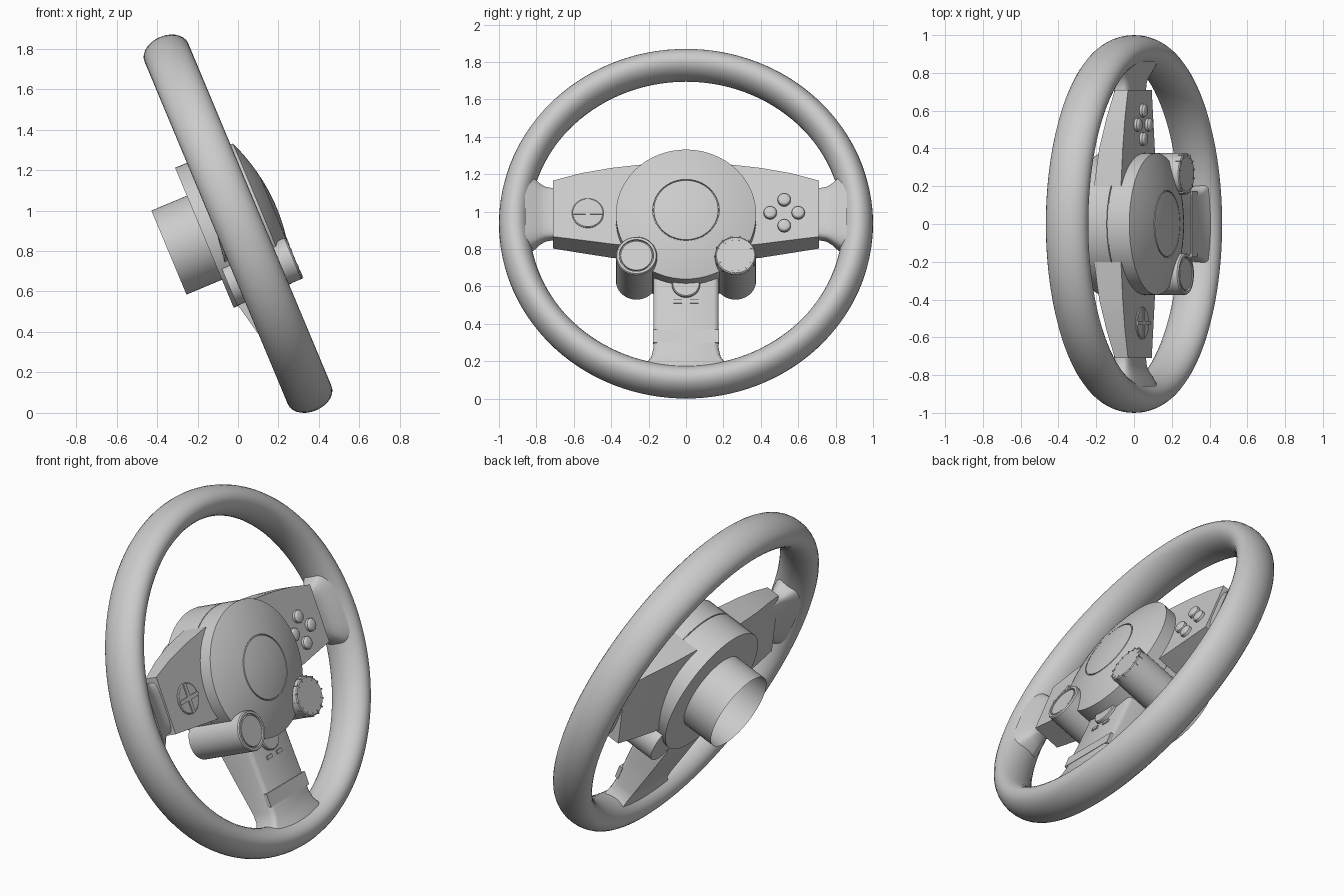
import bpy
import bmesh
from math import cos, sin, pi, radians
from mathutils import Matrix, Vector

cube = bpy.data.objects.get("Cube")
if cube:
    bpy.data.objects.remove(cube, do_unlink=True)

grey = bpy.data.materials.new("plain_grey")
grey.use_nodes = True
grey.diffuse_color = (0.6, 0.6, 0.6, 1)
grey.node_tree.nodes["Principled BSDF"].inputs["Base Color"].default_value = (0.6, 0.6, 0.6, 1)

# Wheel frame: x along the steering axis (to the driver), z up in the wheel plane
FRAME = Matrix.Translation((0, 0, 0.935)) @ Matrix.Rotation(radians(-22.7), 4, 'Y')


def finish(name, bm, bevel=0.0, angle=30):
    bmesh.ops.recalc_face_normals(bm, faces=bm.faces)
    mesh = bpy.data.meshes.new(name)
    bm.to_mesh(mesh)
    bm.free()
    mesh.materials.append(grey)
    mesh.shade_smooth()
    mesh.set_sharp_from_angle(angle=radians(angle))
    obj = bpy.data.objects.new(name, mesh)
    bpy.context.collection.objects.link(obj)
    obj.matrix_world = FRAME
    if bevel:
        mod = obj.modifiers.new("soft_edges", 'BEVEL')
        mod.width = bevel
        mod.segments = 2
        mod.limit_method = 'ANGLE'
        mod.angle_limit = radians(40)
    return obj


def loft(name, rings, closed=False, caps=True, bevel=0.0, angle=30):
    """Skin a list of equal-length rings of points."""
    bm = bmesh.new()
    loops = [[bm.verts.new(p) for p in ring] for ring in rings]
    pairs = list(zip(loops, loops[1:])) + ([(loops[-1], loops[0])] if closed else [])
    for a, b in pairs:
        for i in range(len(a)):
            j = (i + 1) % len(a)
            bm.faces.new((a[i], a[j], b[j], b[i]))
    if caps and not closed:
        bm.faces.new(loops[0])
        bm.faces.new(loops[-1])
    return finish(name, bm, bevel, angle)


def lathe(name, profile, y=0, z=0, segs=64, closed=False, caps=True):
    """Turn (depth, radius) points around the steering axis direction."""
    rings = [[(n, y + r * cos(2 * pi * k / segs), z + r * sin(2 * pi * k / segs))
              for k in range(segs)] for n, r in profile]
    return loft(name, rings, closed, caps)


def box(name, centre, size, roll=0):
    bm = bmesh.new()
    mat = (Matrix.Translation(centre) @ Matrix.Rotation(roll, 4, 'X')
           @ Matrix.Diagonal((*size, 1)))
    bmesh.ops.create_cube(bm, size=1, matrix=mat)
    return finish(name, bm)


# Rim with an oval section
oval = [(0.117 * sin(2 * pi * k / 28), 0.918 + 0.082 * cos(2 * pi * k / 28)) for k in range(28)]
lathe("rim", oval, segs=128, closed=True)

# Hub drum, open steering column and domed cover
lathe("hub_back", [(-0.18, 0.2), (-0.18, 0.375), (0, 0.375), (0, 0.2)], caps=False)
lathe("hub_front", [(-0.01, 0.368), (0.005, 0.368), (0.005, 0.375), (0.13, 0.375), (0.13, 0.3)])
lathe("steering_column", [(-0.37, 0.225), (-0.1, 0.225)], caps=False)


def dome(r):
    return 0.13 + 0.077 * (1 - (r / 0.375) ** 2)


cover = [(dome(0.375 - 0.02 * k), 0.375 - 0.02 * k) for k in range(10)]
cover += [(dome(0.178), 0.178), (dome(0.178) - 0.008, 0.177),
          (dome(0.172) - 0.008, 0.173), (dome(0.172), 0.172)]
cover += [(dome(r), r) for r in (0.14, 0.1, 0.06, 0.025)]
lathe("hub_cover", cover, segs=96)

for side, s in (("left", -1), ("right", 1)):
    # Side spoke: wedge that thins toward the rim
    # station: y, top z, bottom z, top back depth, bottom back depth
    stations = [(0.2, 0.322, -0.165, -0.095, -0.14), (0.4, 0.298, -0.142, -0.075, -0.132),
                (0.56, 0.268, -0.12, -0.046, -0.12), (0.71, 0.225, -0.1, -0.016, -0.105)]
    loft(side + "_spoke", [[(0.06, s * y, top), (0.06, s * y, low), (bl, s * y, low), (bt, s * y, top)]
                           for y, top, low, bt, bl in stations])

    # Flared joint between spoke and rim
    rings = []
    for y, hn, hu in ((0.62, 0.05, 0.145), (0.72, 0.05, 0.145), (0.75, 0.052, 0.15),
                      (0.78, 0.06, 0.168), (0.81, 0.075, 0.195), (0.86, 0.095, 0.23)):
        ring = []
        for k in range(32):
            c, d = cos(2 * pi * k / 32), sin(2 * pi * k / 32)
            ring.append((hn * (abs(c) ** 0.5) * (1 if c > 0 else -1), s * y,
                         0.055 + hu * (abs(d) ** 0.5) * (1 if d > 0 else -1)))
        rings.append(ring)
    loft(side + "_rim_joint", rings, angle=50)

    # Control pod below the hub
    if s < 0:
        pod = [(-0.16, 0.11), (0.183, 0.11), (0.19, 0.105), (0.19, 0.092),
               (0.18, 0.09), (0.18, 0.086), (0.188, 0.084)]
    else:
        pod = [(-0.16, 0.11), (0.16, 0.11), (0.188, 0.108), (0.193, 0.102)]
    lathe(side + "_pod", pod, s * 0.265, -0.263, 48)

# Dial ridges on the right pod
for k in range(14):
    a = 2 * pi * k / 14
    box("dial_ridge", (0.18, 0.265 + 0.1 * cos(a), -0.263 + 0.1 * sin(a)), (0.03, 0.024, 0.006), a)

# Direction pad on the left spoke
lathe("direction_pad", [(0.05, 0.085), (0.064, 0.085), (0.068, 0.08)], -0.525, 0.035, 40)
for k in range(2):
    box("pad_cross", (0.068, -0.525, 0.035), (0.012, 0.165, 0.022), k * pi / 2)

# Four domed buttons on the right spoke
for k in range(4):
    a = k * pi / 2
    lathe("round_button", [(0.05, 0.035), (0.075, 0.035), (0.084, 0.028), (0.089, 0.015)],
          0.525 + 0.075 * cos(a), 0.035 + 0.075 * sin(a), 24)

# Lower spoke, flaring into the rim
rings = []
for z, w, front, back in ((-0.28, 0.175, 0.05, -0.16), (-0.375, 0.175, 0.05, -0.155),
                          (-0.54, 0.175, 0.055, -0.118), (-0.74, 0.175, 0.065, -0.07),
                          (-0.79, 0.185, 0.07, -0.06), (-0.82, 0.205, 0.075, -0.06),
                          (-0.86, 0.23, 0.08, -0.06)):
    rings.append([(front - 0.025, w, z), (front - 0.008, w - 0.008, z), (front, w - 0.025, z),
                  (front, 0.025 - w, z), (front - 0.008, 0.008 - w, z),
                  (front - 0.025, -w, z), (back, -w, z), (back, w, z)])
loft("lower_spoke", rings, angle=40)

# Trim band, small switches and half-round boss on the lower spoke
box("trim_band", (0.055, 0, -0.678), (0.022, 0.352, 0.075))
for y in (-0.045, 0.045):
    box("small_switch", (0.053, y, -0.475), (0.014, 0.045, 0.02))
lathe("hub_boss", [(-0.05, 0.075), (0.065, 0.075), (0.07, 0.07)], 0, -0.375, 32)
